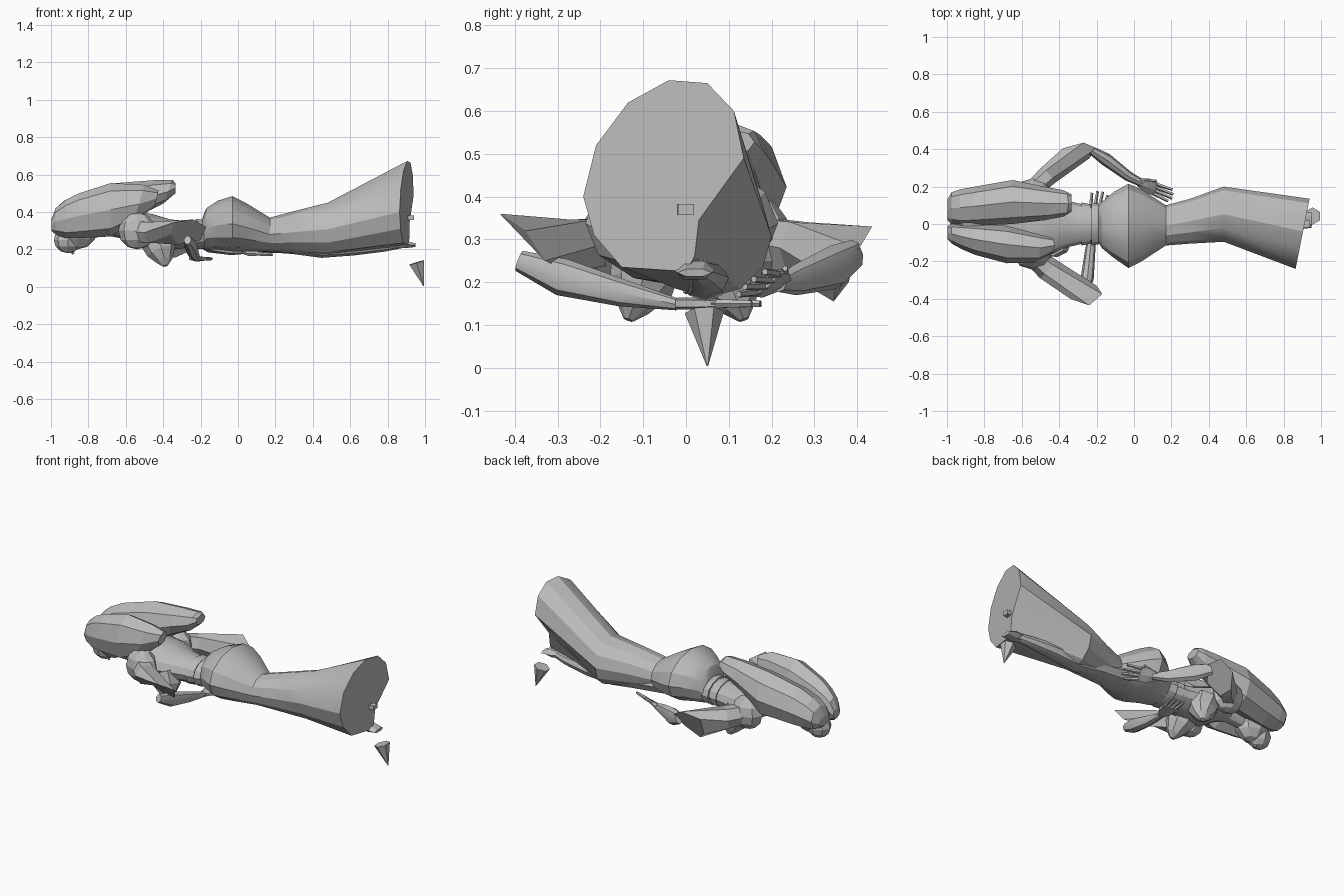
import bpy, bmesh, math
from mathutils import Vector

if "Cube" in bpy.data.objects:
    bpy.data.objects.remove(bpy.data.objects["Cube"])

grey = bpy.data.materials.new("plain grey")
grey.diffuse_color = (0.5, 0.5, 0.5, 1)
grey.use_nodes = True
grey.node_tree.nodes["Principled BSDF"].inputs["Base Color"].default_value = grey.diffuse_color


def finish(name, bm, smooth=None):
    bmesh.ops.recalc_face_normals(bm, faces=bm.faces)
    me = bpy.data.meshes.new(name)
    bm.to_mesh(me)
    bm.free()
    ob = bpy.data.objects.new(name, me)
    bpy.context.collection.objects.link(ob)
    me.materials.append(grey)
    if smooth:
        bpy.ops.object.select_all(action='DESELECT')
        ob.select_set(True)
        bpy.context.view_layer.objects.active = ob
        bpy.ops.object.shade_smooth_by_angle(angle=math.radians(smooth))
    return ob


def loft(name, rings, smooth=None):
    """Skin a list of equal rings and cap both ends."""
    bm = bmesh.new()
    vs = [[bm.verts.new(p) for p in r] for r in rings]
    n = len(vs[0])
    for a, b in zip(vs, vs[1:]):
        for i in range(n):
            j = (i + 1) % n
            bm.faces.new((a[i], a[j], b[j], b[i]))
    bm.faces.new(vs[0])
    bm.faces.new(vs[-1])
    return finish(name, bm, smooth)


def slice_x(x, y0, y1, z0, z1, n=12, lean=0.0):
    """Oval across x, given by its side, bottom and top limits."""
    pts = []
    for i in range(n):
        a = 2 * math.pi * i / n
        c, s = math.cos(a), math.sin(a)
        pts.append((x + lean * s, (y0 + y1) / 2 + c * (y1 - y0) / 2,
                    (z0 + z1) / 2 + s * (z1 - z0) / 2))
    return pts


def limb(name, path, n=8, smooth=None, end=None, turn=0.0):
    """Tube through (x, y, z, width, height) points, with an optional end ring."""
    pts = [Vector(p[:3]) for p in path]
    rings = []
    for i, p in enumerate(path):
        d = (pts[min(i + 1, len(pts) - 1)] - pts[max(i - 1, 0)]).normalized()
        ref = Vector((0, 0, 1)) if abs(d.z) < 0.9 else Vector((1, 0, 0))
        side = d.cross(ref).normalized()
        up = side.cross(d)
        angles = [turn + 2 * math.pi * k / n for k in range(n)]
        rings.append([pts[i] + side * (p[3] * math.cos(a)) + up * (p[4] * math.sin(a))
                      for a in angles])
    if end:
        # turn the end ring so its corners line up with the last ring
        def cost(r):
            return sum((Vector(u) - v).length for u, v in zip(r, rings[-1]))
        options = [o[k:] + o[:k] for o in (end, end[::-1]) for k in range(n)]
        rings.append(min(options, key=cost))
    return loft(name, rings, smooth)


def ball(name, centre, size, u=8, v=6, smooth=None):
    bm = bmesh.new()
    bmesh.ops.create_uvsphere(bm, u_segments=u, v_segments=v, radius=1)
    for w in bm.verts:
        w.co = Vector(centre) + Vector([a * b for a, b in zip(w.co, size)])
    return finish(name, bm, smooth)


# Gown: hips, narrow knees and flared hem with a side slit
hem = [(.135, .49), (.112, .6), (.05, .665), (-.04, .672), (-.135, .62), (-.21, .52),
       (-.24, .4), (-.215, .31), (-.15, .235), (0, .225), (.02, .26), (.03, .345)]
loft("gown_skirt", [
    slice_x(-.19, -.10, .10, .21, .37),
    slice_x(-.17, -.13, .12, .20, .42),
    slice_x(-.11, -.18, .17, .20, .46),
    slice_x(-.03, -.235, .215, .19, .485),
    slice_x(.04, -.20, .185, .19, .45),
    slice_x(.17, -.115, .10, .19, .37),
    slice_x(.30, -.105, .135, .18, .405),
    slice_x(.48, -.095, .20, .165, .45),
    [(.912 + .2 * y, y, z) for y, z in hem]], 25)

# Torso from waist to neck
loft("torso", [
    slice_x(-.14, -.10, .10, .21, .37),
    slice_x(-.25, -.10, .10, .21, .35),
    slice_x(-.36, -.125, .125, .20, .36),
    slice_x(-.46, -.17, .17, .19, .39),
    slice_x(-.56, -.18, .18, .22, .40),
    slice_x(-.63, -.10, .10, .26, .38),
    slice_x(-.68, -.045, .045, .27, .36),
    slice_x(-.82, -.045, .045, .26, .36)], 30)
for k, x in enumerate((-.20, -.255, -.315)):
    loft(f"waist_band_{k}", [
        slice_x(x - .026, -.115, .115, .20, .362 - .004 * k),
        slice_x(x + .022, -.106, .106, .205, .36 - .004 * k)], 30)

# Bust
for s, side in ((1, "left"), (-1, "right")):
    limb("bust_" + side, [(-.44, s * .09, .26, .085, .09), (-.41, s * .105, .19, .075, .08),
                          (-.395, s * .125, .14, .04, .045), (-.39, s * .135, .112, .012, .015)])

# Head with nose
ball("head", (-.86, 0, .31), (.11, .085, .11))
ball("face", (-.91, 0, .25), (.075, .065, .07))
limb("nose", [(-.90, 0, .21, .018, .02), (-.88, 0, .175, .006, .006)], 4)

# Two big swept hair lobes
loft("hair_left", [
    slice_x(-.998, .02, .13, .30, .36, 8), slice_x(-.975, .0, .17, .28, .42, 8),
    slice_x(-.93, -.01, .185, .27, .46, 8), slice_x(-.85, -.01, .20, .27, .50, 8),
    slice_x(-.65, .0, .235, .29, .555, 8),
    slice_x(-.48, .02, .20, .39, .57, 8, .03),
    slice_x(-.375, .04, .18, .445, .572, 8, .025),
    slice_x(-.335, .065, .16, .50, .555, 8)])
loft("hair_right", [
    slice_x(-.998, -.08, -.01, .30, .36, 8), slice_x(-.975, -.105, .0, .28, .42, 8),
    slice_x(-.92, -.135, .0, .26, .465, 8), slice_x(-.85, -.165, .0, .26, .50, 8),
    slice_x(-.68, -.21, -.01, .27, .555, 8),
    slice_x(-.53, -.205, -.05, .34, .545, 8, .03),
    slice_x(-.435, -.155, -.075, .43, .515, 8, .01)])

# Puffed shoulders and flared upper sleeves
for s, side in ((1, "left"), (-1, "right")):
    ball("shoulder_" + side, (-.54, s * .17, .30), (.10, .075, .10))
limb("sleeve_right", [(-.57, -.15, .30, .05, .06), (-.46, -.24, .29, .065, .065)], 6,
     end=[(-.24, -.435, .36), (-.17, -.375, .32), (-.20, -.33, .25),
          (-.32, -.27, .225), (-.36, -.32, .28), (-.34, -.40, .345)])
limb("sleeve_left", [(-.57, .16, .30, .045, .06), (-.46, .26, .28, .055, .07)], 6,
     end=[(-.27, .435, .33), (-.20, .405, .28), (-.24, .35, .20),
          (-.34, .345, .155), (-.39, .38, .20), (-.38, .405, .30)])

# Forearms
limb("forearm_right", [(-.27, -.39, .25, .02, .025), (-.25, -.29, .212, .035, .044),
                       (-.235, -.15, .175, .028, .032), (-.22, -.02, .148, .02, .014)], 8, 40)
limb("forearm_left", [(-.23, .395, .265, .022, .036), (-.15, .345, .235, .035, .052),
                      (-.03, .255, .205, .027, .036), (.05, .215, .195, .02, .018)], 8, 40)


# Hands: a flat palm with five fingers
def hand(name, wrist, direction, tilt):
    w, d = Vector(wrist), Vector(direction).normalized()
    across = Vector((-d.y, d.x, tilt)).normalized()
    normal = d.cross(across)
    rings = []
    for along, half, thick in ((0, .022, .014), (.05, .044, .014), (.10, .042, .011)):
        rings.append([w + d * along + across * half * a + normal * thick * b
                      for a, b in ((1, -.6), (1, .6), (0, 1), (-1, .6), (-1, -.6), (0, -1))])
    loft(name + "_palm", rings)
    for k in range(4):
        base = w + d * .09 + across * (k - 1.5) * .022
        tip = base + d * (.115 - .014 * abs(k - 1.4)) + across * (k - 1.5) * .006
        limb(f"{name}_finger_{k}", [(*base, .011, .011), (*tip, .008, .008)], 5)
    t = w + d * .03 + across * .025
    limb(name + "_thumb", [(*t, .011, .011), (*(t + d * .055 + across * .03), .007, .007)], 5)


hand("hand_right", (-.22, -.02, .15), (.2, 1, .0), 0)
hand("hand_left", (.025, .225, .198), (.95, -.40, .0), .8)

# Leg showing through the slit, with its shoe
limb("leg", [(.10, .03, .25, .07, .06), (.30, .04, .225, .065, .05), (.45, .045, .205, .055, .05),
             (.62, .05, .21, .05, .042), (.78, .04, .22, .035, .032), (.88, .025, .23, .022, .022)], 8, 40)
limb("shoe", [(.84, .02, .23, .03, .025), (.89, .02, .228, .048, .025), (.95, .02, .222, .04, .01)], 6)

# Stiletto heel and the second heel tip at the hem
limb("heel_spike", [(.955, .043, .13, .046, .046), (.992, .05, .005, .002, .002)], 6)
limb("heel_tip", [(.90, 0, .37, .028, .018), (.94, 0, .37, .026, .018)], 4, turn=math.pi / 4)
